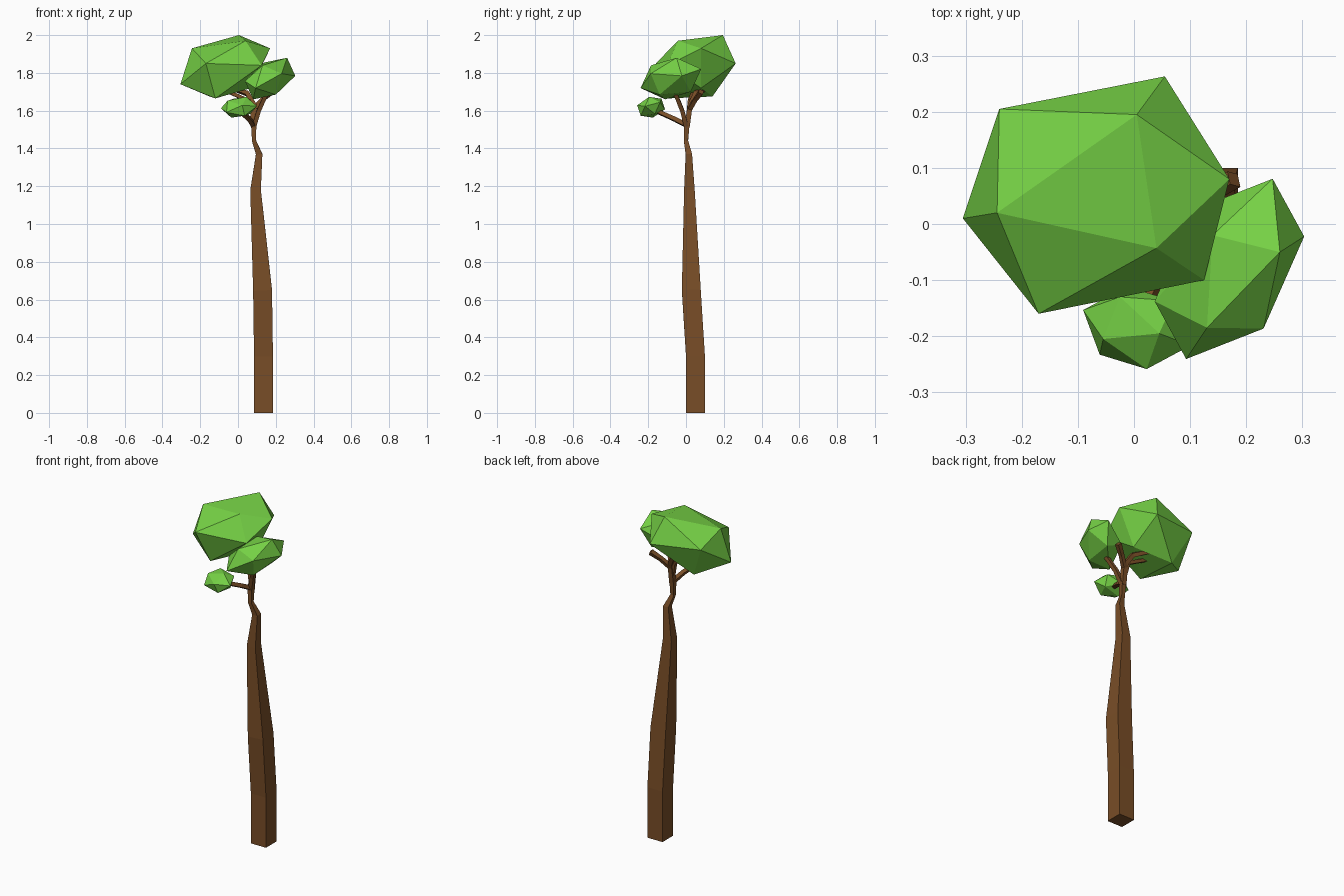
import bpy, bmesh
from mathutils import Vector

if "Cube" in bpy.data.objects:
    bpy.data.objects.remove(bpy.data.objects["Cube"])

def material(name, rgb):
    m = bpy.data.materials.new(name)
    m.diffuse_color = (*rgb, 1)
    m.use_nodes = True
    m.node_tree.nodes["Principled BSDF"].inputs["Base Color"].default_value = m.diffuse_color
    return m

bark = material("bark", (0.19, 0.075, 0.02))
leaf = material("leaf", (0.18, 0.64, 0.06))

def finish(name, bm, mat):
    bmesh.ops.recalc_face_normals(bm, faces=bm.faces)
    me = bpy.data.meshes.new(name)
    bm.to_mesh(me)
    bm.free()
    me.materials.append(mat)
    bpy.context.collection.objects.link(bpy.data.objects.new(name, me))

def limb(name, path):
    """Square tapered tube through (x, y, z, half width) sections."""
    bm = bmesh.new()
    pts = [Vector(p[:3]) for p in path]
    rings = []
    for i, p in enumerate(pts):
        t = pts[min(i + 1, len(pts) - 1)] - pts[max(i - 1, 0)]
        q = Vector((0, 0, 1)).rotation_difference(t)
        h = path[i][3]
        rings.append([bm.verts.new(p + q @ Vector((sx * h, sy * h, 0)))
                      for sx, sy in ((-1, -1), (1, -1), (1, 1), (-1, 1))])
    for r0, r1 in zip(rings, rings[1:]):
        for k in range(4):
            j = (k + 1) % 4
            bm.faces.new((r0[k], r0[j], r1[j], r1[k]))
    bm.faces.new(rings[0][::-1])
    bm.faces.new(rings[-1])
    finish(name, bm, bark)

def hull(name, points):
    bm = bmesh.new()
    for p in points:
        bm.verts.new(p)
    bmesh.ops.convex_hull(bm, input=bm.verts[:])
    finish(name, bm, leaf)

def blob(name, center, a, b, c):
    """Skewed icosahedron given its centre and one face's corner offsets."""
    o, a, b, c = map(Vector, (center, a, b, c))
    g = 0.618
    axes = (a, b, c, g * (a + b) - c, g * (a + c) - b, g * (b + c) - a)
    hull(name, [o + s * v for v in axes for s in (1, -1)])

# Trunk
limb("trunk", [(.135, .05, 0, .05), (.135, .05, .3, .05), (.13, .028, .65, .05),
               (.093, .018, 1.18, .028), (.112, .015, 1.37, .017),
               (.085, 0, 1.44, .011), (.083, .005, 1.53, .014)])

# Branches
limb("main_branch", [(.083, .005, 1.51, .014), (.085, .022, 1.63, .013),
                     (.05, .05, 1.69, .012), (-.02, .10, 1.715, .010)])
limb("left_branch", [(.083, .01, 1.55, .011), (.06, .02, 1.65, .011), (-.05, .04, 1.70, .009)])
limb("right_branch", [(.085, .02, 1.61, .012), (.13, .05, 1.66, .011), (.178, .08, 1.70, .013)])
limb("front_right_branch", [(.083, .003, 1.51, .012), (.11, -.02, 1.60, .011),
                            (.155, -.06, 1.70, .010)])
limb("front_branch", [(.083, .01, 1.52, .012), (.06, -.06, 1.555, .011),
                      (.01, -.16, 1.60, .010)])

# Foliage
hull("large_foliage", [
    (.005, .195, 2.0), (-.244, .02, 1.93), (.04, -.043, 1.97),
    (-.24, .205, 1.87), (-.17, -.16, 1.85), (.17, .08, 1.93),
    (.055, .263, 1.85), (.125, -.10, 1.84), (-.305, .01, 1.74),
    (-.12, -.09, 1.665), (.07, .08, 1.72), (-.15, .14, 1.675)])
blob("medium_foliage", (.17, -.08, 1.77), (.09, .03, .11), (-.04, -.105, .07), (-.03, .06, .085))
blob("small_foliage", (.005, -.185, 1.618), (.04, -.01, .055), (-.06, -.02, .035), (-.03, .055, .045))
